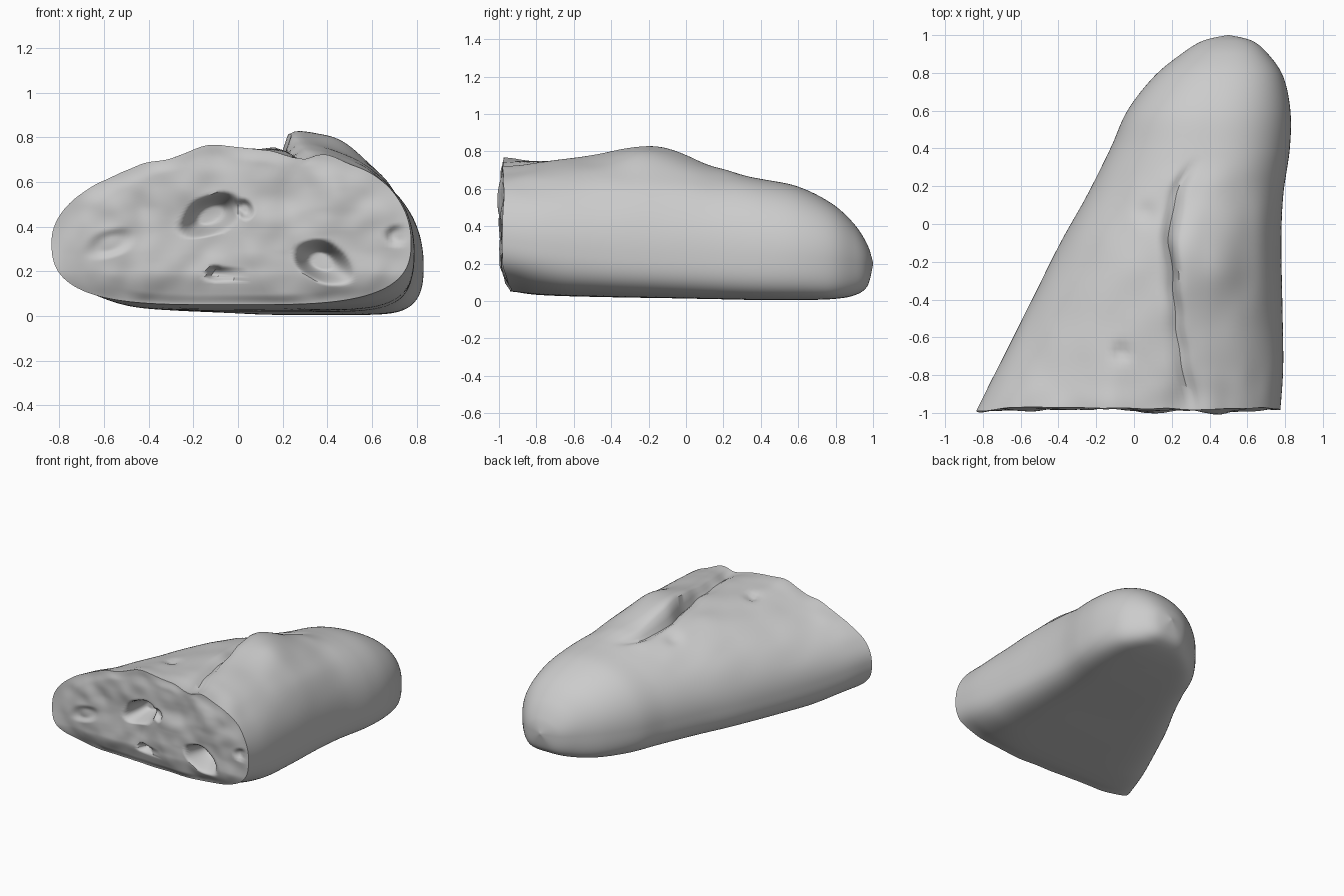
import bpy, bmesh, math
from mathutils import Vector, noise

cube = bpy.data.objects.get("Cube")
if cube:
    bpy.data.objects.remove(cube)

# Loaf stations from the torn end to the rounded nose:
# y, left edge, right edge, top, bottom, height of widest point
STATIONS = [
    (-.98, -.835, .775, .74, .05, .33), (-.75, -.715, .79, .745, .03, .29),
    (-.4, -.54, .785, .75, .02, .25), (-.1, -.39, .78, .735, .015, .235),
    (.15, -.25, .79, .69, .01, .23), (.4, -.125, .825, .65, .005, .225),
    (.6, -.035, .828, .61, .005, .225), (.78, .105, .79, .52, .01, .22),
    (.9, .25, .71, .41, .03, .21), (.97, .365, .625, .30, .08, .2),
    (1, .495, .505, .205, .195, .2)]
AROUND, STEPS, CAP_RINGS = 200, 11, 44
HALF = AROUND // 2
# Holes in the crumb: x, z, half width, half height, tilt, depth
HOLES = [(-.12, .45, .14, .08, .4, .15), (.39, .24, .14, .08, -.5, .16),
         (-.10, .19, .045, .04, 0, .06), (.03, .48, .04, .05, .5, .04),
         (.72, .36, .06, .05, 0, .04), (-.58, .32, .12, .06, .4, .02)]


def smooth(a, b, v):
    t = max(0, min(1, (v - a) / (b - a)))
    return t * t * (3 - 2 * t)


def bell(d, width):
    return math.exp(-(d / width) ** 2)


def spline(i, t):
    """Smooth curve through the stations."""
    last = len(STATIONS) - 1
    p = [STATIONS[max(0, min(last, i + k))] for k in (-1, 0, 1, 2)]
    return [.5 * (2 * b + (c - a) * t + (2 * a - 5 * b + 4 * c - d) * t ** 2
                  + (3 * b - a - 3 * c + d) * t ** 3) for a, b, c, d in zip(*p)]


def torn_offset(x, z, s):
    """Depth of the torn crumb face; s is 1 at the rim and 0 in the middle."""
    inside = smooth(0, .15, 1 - s)
    p = Vector((x * 3.5, 7, z * 3.5))
    y = .012 * noise.noise(p) + .006 * noise.noise(p * 2.3)
    y += inside * (.022 * noise.noise(p * 1.3) + .007 * noise.noise(p * 3) - .006)
    y += .045 * (1 - smooth(.04, .2, z)) + .015 * bell(x + .35, .3) - .012 * bell(x + .83, .12)
    for hx, hz, w, h, tilt, depth in HOLES:
        dx, dz = x - hx, z - hz
        u = (dx * math.cos(tilt) + dz * math.sin(tilt)) / w
        v = (dz * math.cos(tilt) - dx * math.sin(tilt)) / h
        r = math.hypot(u, v) + .25 * noise.noise(p * 2)
        y += inside * depth * (1 - smooth(.4, 1.1, r))
    return y


def top_bumps(x, y, z, s, d):
    """Raised flap, split, dents and lumps on the upper crust; d is measured from the split."""
    extent = smooth(-1.1, -.8, y) * (1 - smooth(.2, .36, y))
    flap = bell(y + .2, .25)
    step = smooth(-.014, .014, d)
    x -= extent * .025 * flap * step * math.exp(-abs(d) / .04)
    z += s * extent * (.07 * flap + .01) * step * bell(d - .1, .3)
    z -= s * extent * (.025 + .025 * flap) * bell(d + .02, .035)
    z -= s * .03 * bell(x + .07, .04) * bell(y + .68, .04)
    z -= s * .02 * bell(x - .06, .055) * bell(y - .06, .055)
    lumps = Vector((x * 4, y * 3, z * 4))
    z += s * extent * .014 * noise.noise(lumps * 1.3)
    ragged = 1 - smooth(-1, -.7, y)
    z += s * ragged * (.035 * bell(x + .1, .11) - .03 * bell(x - .27, .07))
    z += s * ragged * .015 * noise.noise(lumps * 2)
    return x, z


def crust_point(station, k):
    """Domed top with its split along one row of points, and a flat underside."""
    y, left, right, top, bottom, mid = station
    centre, half = (left + right) / 2, (right - left) / 2
    shoulder = .9
    if k <= HALF:
        along = min(y, .36)
        seam = .215 + along * along * (.12 if along < 0 else 1.1)
        seam += .02 * noise.noise(Vector((0, along * 6, 3)))
        u = max(-.6, min(.6, (seam - centre) / half))
        split = math.acos(math.copysign(abs(u) ** (1 / shoulder), u))
        t = 2 * k / HALF
        a = split * t if t < 1 else split + (math.pi - split) * (t - 1)
        c, s = math.cos(a), max(0, math.sin(a))
        x = centre + half * math.copysign(abs(c) ** shoulder, c)
        skew = .14 - .08 * smooth(.2, .7, y)
        z = mid + (top - mid) * s ** .94 * (1 + skew * c)
        x, z = top_bumps(x, y, z, s, x - centre - half * u)
    else:
        a = math.tau * k / AROUND
        c, s = math.cos(a), math.sin(a)
        corner = .55 - .23 * smooth(-1, -.6, y) + .2 * smooth(.75, 1, y)
        x = centre + half * math.copysign(abs(c) ** corner, c)
        z = mid - (mid - bottom) * abs(s) ** .74
    # The crust near the torn end follows its ragged edge
    y += torn_offset(x, z, 1) * (1 - smooth(-.98, -.8, y))
    return Vector((x, y, z))


bm = bmesh.new()


def bridge(a, b):
    for k in range(AROUND):
        n = (k + 1) % AROUND
        bm.faces.new((a[k], a[n], b[n], b[k]))


# Crust rings from the torn end to the nose
stations = [spline(i, n / STEPS) for i in range(len(STATIONS) - 1) for n in range(STEPS)]
stations.append(STATIONS[-1])
rings = [[bm.verts.new(crust_point(st, k)) for k in range(AROUND)] for st in stations]
for a, b in zip(rings, rings[1:]):
    bridge(a, b)
bm.faces.new(rings[-1])

# Torn crumb face, shrinking rings towards the middle
rim_points = [v.co.copy() for v in rings[0]]
middle = Vector((0, -.98, .36))
previous = rings[0]
for j in range(1, CAP_RINGS):
    s = 1 - j / CAP_RINGS
    ring = []
    for q in rim_points:
        p = middle.lerp(q, s)
        p.y = -.98 + torn_offset(p.x, p.z, s)
        ring.append(bm.verts.new(p))
    bridge(ring, previous)
    previous = ring
bm.faces.new(list(reversed(previous)))
bmesh.ops.recalc_face_normals(bm, faces=bm.faces[:])

mesh = bpy.data.meshes.new("bread_loaf")
bm.to_mesh(mesh)
bm.free()
loaf = bpy.data.objects.new("bread_loaf", mesh)
bpy.context.collection.objects.link(loaf)

# Plain grey crust
grey = bpy.data.materials.new("plain_grey")
grey.use_nodes = True
colour = (.6, .6, .6, 1)
grey.diffuse_color = colour
grey.node_tree.nodes["Principled BSDF"].inputs["Base Color"].default_value = colour
mesh.materials.append(grey)

bpy.ops.object.select_all(action='DESELECT')
loaf.select_set(True)
bpy.context.view_layer.objects.active = loaf
bpy.ops.object.shade_smooth_by_angle(angle=math.radians(50))
